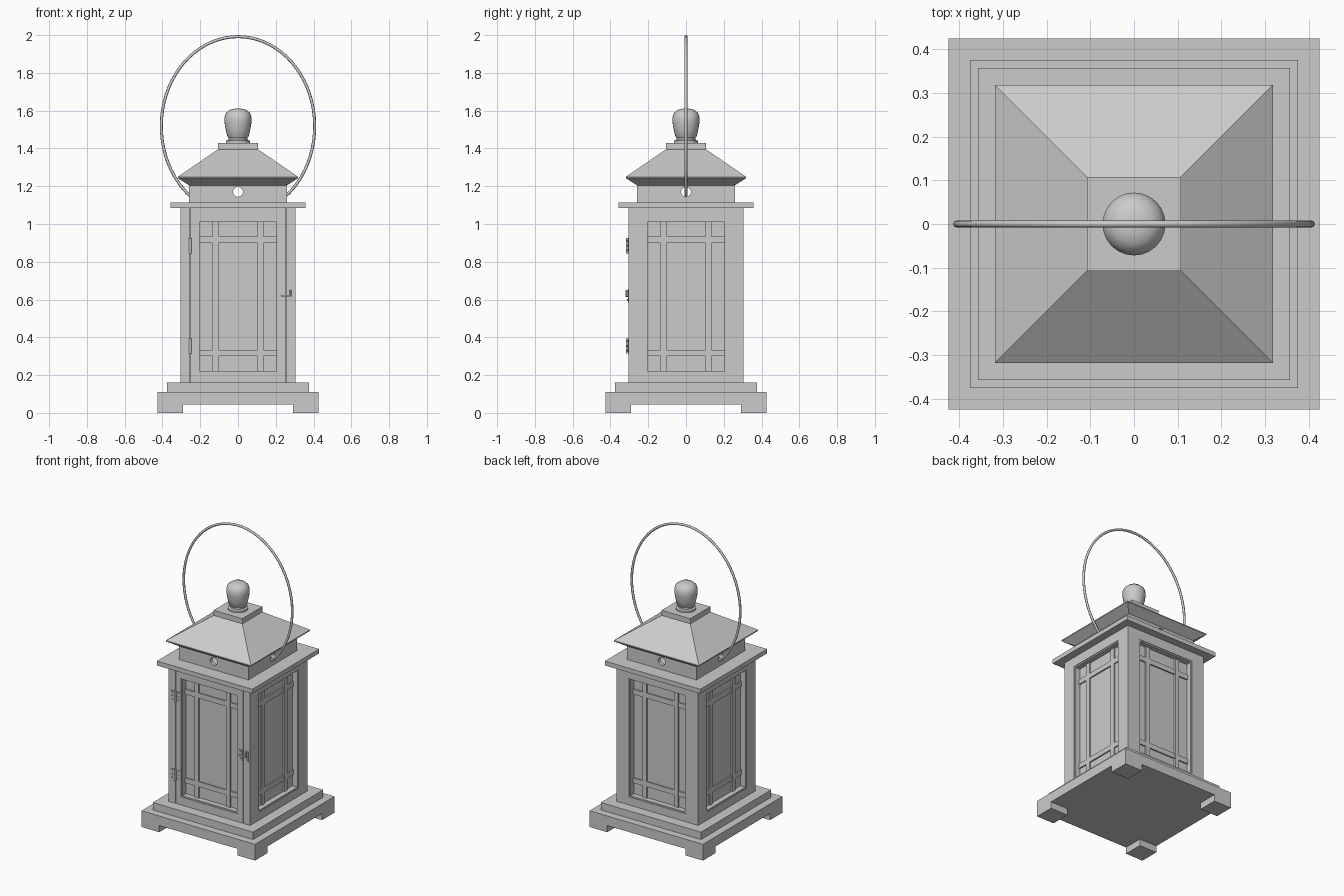
import bpy, bmesh, math
from mathutils import Matrix, Vector

cube = bpy.data.objects.get("Cube")
if cube:
    bpy.data.objects.remove(cube, do_unlink=True)

grey = bpy.data.materials.new("light_grey")
grey.use_nodes = True
grey.diffuse_color = (0.6, 0.6, 0.6, 1)
grey.node_tree.nodes["Principled BSDF"].inputs["Base Color"].default_value = (0.6, 0.6, 0.6, 1)


def finish(name, bm, smooth=False):
    bmesh.ops.recalc_face_normals(bm, faces=bm.faces)
    mesh = bpy.data.meshes.new(name)
    bm.to_mesh(mesh)
    bm.free()
    mesh.materials.append(grey)
    obj = bpy.data.objects.new(name, mesh)
    bpy.context.collection.objects.link(obj)
    if smooth:
        select(obj)
        bpy.ops.object.shade_smooth_by_angle(angle=math.radians(35))
    return obj


def select(obj):
    bpy.ops.object.select_all(action='DESELECT')
    obj.select_set(True)
    bpy.context.view_layer.objects.active = obj


def box(bm, x0, x1, y0, y1, z0, z1, turn=Matrix()):
    size = Matrix.Diagonal((x1 - x0, y1 - y0, z1 - z0, 1))
    move = Matrix.Translation(((x0 + x1) / 2, (y0 + y1) / 2, (z0 + z1) / 2))
    bmesh.ops.create_cube(bm, size=1, matrix=turn @ move @ size)


def rod(bm, centre, radius, length, axis, segments=16):
    turn = Vector((0, 0, 1)).rotation_difference(Vector(axis)).to_matrix().to_4x4()
    bmesh.ops.create_cone(bm, cap_ends=True, segments=segments, radius1=radius, radius2=radius,
                          depth=length, matrix=Matrix.Translation(centre) @ turn)


def square_stack(name, levels):
    """Solid of square sections given as (half width, height)."""
    bm = bmesh.new()
    rings = [[bm.verts.new((sx * h, sy * h, z)) for sx, sy in ((-1, -1), (1, -1), (1, 1), (-1, 1))]
             for h, z in levels]
    for a, b in zip(rings, rings[1:]):
        for i in range(4):
            j = (i + 1) % 4
            bm.faces.new((a[i], a[j], b[j], b[i]))
    bm.faces.new(rings[0])
    bm.faces.new(rings[-1])
    return finish(name, bm)


def cut(obj, bm):
    cutter = finish("cutter", bm)
    cutter.hide_render = True
    mod = obj.modifiers.new("cut", 'BOOLEAN')
    mod.operation = 'DIFFERENCE'
    mod.solver = 'EXACT'
    mod.object = cutter
    select(obj)
    bpy.ops.object.modifier_apply(modifier=mod.name)
    bpy.data.objects.remove(cutter, do_unlink=True)


sides = [Matrix.Rotation(k * math.pi / 2, 4, 'Z') for k in range(4)]

# Base: corner feet, plinth and step
bm = bmesh.new()
for turn in sides:
    box(bm, -0.425, -0.292, -0.425, -0.292, 0, 0.045, turn)
finish("feet", bm)
square_stack("plinth", [(0.425, 0.045), (0.425, 0.11)])
square_stack("step", [(0.375, 0.11), (0.375, 0.16)])

# Body with four recessed windows and the two door seams
body = square_stack("body", [(0.305, 0.16), (0.305, 1.085)])
bm = bmesh.new()
for turn in sides:
    box(bm, -0.213, 0.213, -0.35, -0.265, 0.214, 1.02, turn)
for x in (-0.253, 0.253):
    box(bm, x - 0.002, x + 0.002, -0.35, -0.295, 0.161, 1.084)
cut(body, bm)

# Window trim and lattice bars
trim, bars = bmesh.new(), bmesh.new()
for turn in sides:
    for s in (-1, 1):
        xa, xb = sorted((s * 0.213, s * 0.204))
        box(trim, xa, xb, -0.301, -0.265, 0.214, 1.02, turn)
        xa, xb = sorted((s * 0.102, s * 0.134))
        box(bars, xa, xb, -0.275, -0.262, 0.214, 1.02, turn)
    for z in (0.214, 1.011):
        box(trim, -0.204, 0.204, -0.301, -0.265, z, z + 0.009, turn)
    for z in (0.3, 0.9):
        box(bars, -0.204, 0.204, -0.274, -0.262, z, z + 0.034, turn)
finish("window_trim", trim)
finish("lattice_bars", bars)

# Door hinges
bm = bmesh.new()
for z in (0.355, 0.885):
    rod(bm, (-0.253, -0.31, z), 0.007, 0.08, (0, 0, 1))
    for s in (-1, 1):
        box(bm, -0.253 + s * 0.022 - 0.015, -0.253 + s * 0.022 + 0.015,
            -0.308, -0.304, z - 0.035, z + 0.035)
        for dz in (-0.024, 0, 0.024):
            rod(bm, (-0.253 + s * 0.024, -0.309, z + dz), 0.005, 0.006, (0, 1, 0), 10)
finish("hinges", bm, True)

# Door latch
bm = bmesh.new()
for s in (-1, 1):
    x = 0.255 + s * 0.023
    box(bm, x - 0.014, x + 0.014, -0.308, -0.304, 0.585, 0.655)
    for z in (0.597, 0.643):
        rod(bm, (x, -0.309, z), 0.005, 0.006, (0, 1, 0), 10)
    rod(bm, (x, -0.312, 0.62), 0.006, 0.014, (0, 1, 0), 10)
box(bm, 0.228, 0.284, -0.316, -0.311, 0.615, 0.625)
rod(bm, (0.278, -0.315, 0.635), 0.005, 0.03, (0, 0, 1), 10)
finish("latch", bm, True)

# Top plate and hollow vent collar with round holes
square_stack("top_plate", [(0.357, 1.085), (0.357, 1.115)])
collar = square_stack("vent_collar", [(0.26, 1.115), (0.26, 1.21)])
bm = bmesh.new()
box(bm, -0.235, 0.235, -0.235, 0.235, 1.1, 1.23)
cut(collar, bm)
for axis in ((1, 0, 0), (0, 1, 0)):
    bm = bmesh.new()
    rod(bm, (0, 0, 1.17), 0.026, 0.8, axis, 24)
    cut(collar, bm)

# Roof and cap
square_stack("roof", [(0.26, 1.205), (0.318, 1.243), (0.318, 1.25), (0.107, 1.395)])
square_stack("roof_cap", [(0.107, 1.393), (0.107, 1.43)])

# Turned knob
profile = [(0, 1.43), (0.063, 1.43), (0.063, 1.441), (0.05, 1.446), (0.05, 1.455), (0.056, 1.462),
           (0.065, 1.5), (0.072, 1.54), (0.072, 1.565), (0.064, 1.588), (0.045, 1.604),
           (0.022, 1.61), (0, 1.611)]
bm = bmesh.new()
points = [bm.verts.new((r, 0, z)) for r, z in profile]
edges = [bm.edges.new(pair) for pair in zip(points, points[1:])]
bmesh.ops.spin(bm, geom=points + edges, cent=(0, 0, 0), axis=(0, 0, 1), angle=math.tau, steps=24)
bmesh.ops.remove_doubles(bm, verts=bm.verts, dist=0.0005)
finish("knob", bm, True)

# Wire handle, its ends hooked into the side holes
start, count = math.radians(-49), 56
path = [(0.235, 1.154), (0.255, 1.152)]
for i in range(count + 1):
    a = start + (math.pi - 2 * start) * i / count
    path.append((0.406 * math.cos(a), 1.518 + 0.474 * math.sin(a)))
path += [(-x, z) for x, z in reversed(path[:2])]
curve = bpy.data.curves.new("handle", 'CURVE')
curve.dimensions = '3D'
curve.bevel_depth = 0.008
curve.bevel_resolution = 2
curve.use_fill_caps = True
spline = curve.splines.new('POLY')
spline.points.add(len(path) - 1)
for point, (x, z) in zip(spline.points, path):
    point.co = (x, 0, z, 1)
spline.use_smooth = True
curve.materials.append(grey)
bpy.context.collection.objects.link(bpy.data.objects.new("handle", curve))
